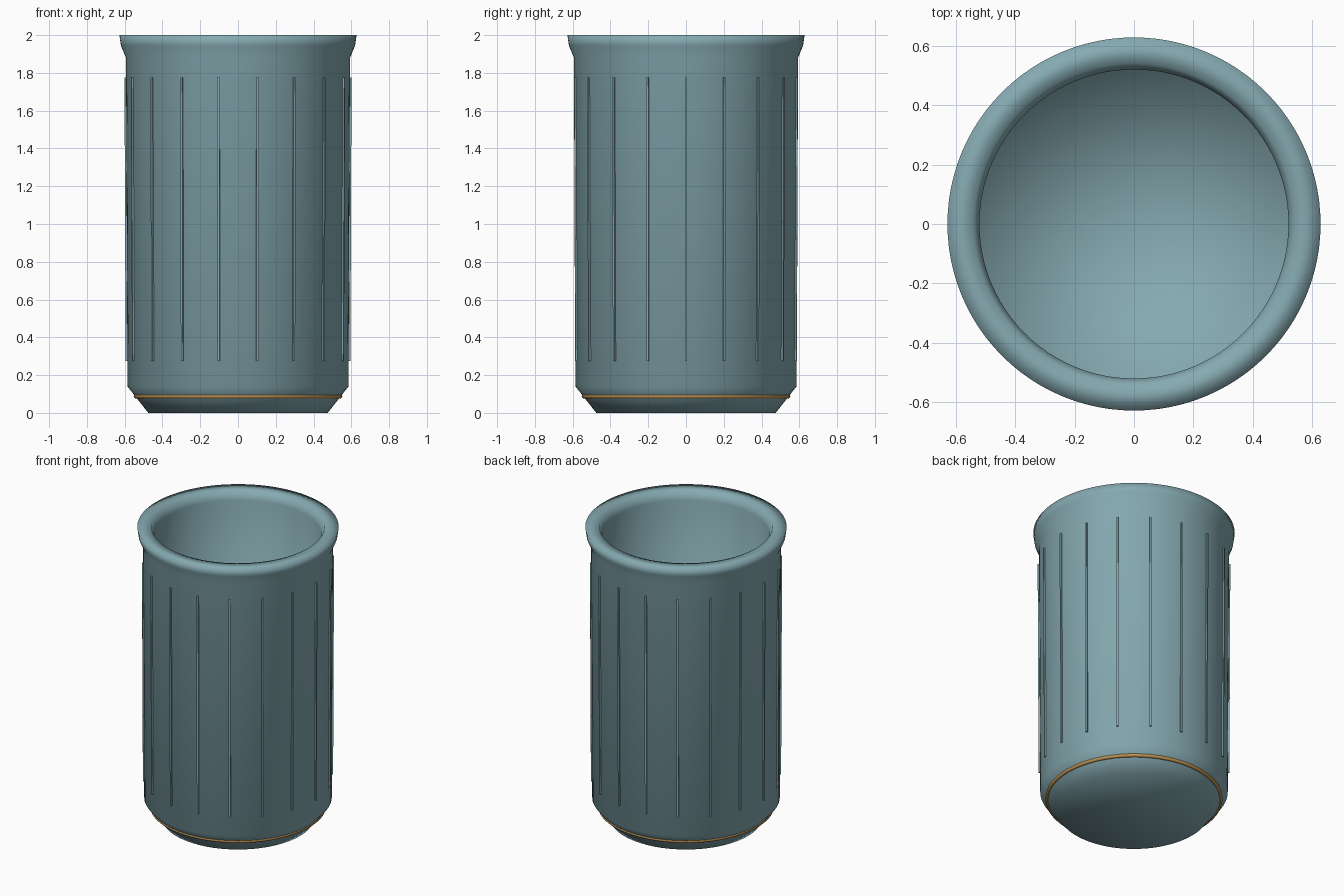
import bpy, bmesh, math
from mathutils import Vector

if "Cube" in bpy.data.objects:
    bpy.data.objects.remove(bpy.data.objects["Cube"])


def material(name, rgb):
    m = bpy.data.materials.new(name)
    m.diffuse_color = (*rgb, 1)
    m.use_nodes = True
    m.node_tree.nodes["Principled BSDF"].inputs["Base Color"].default_value = m.diffuse_color
    return m


teal = material("muted teal", (0.235, 0.40, 0.44))
gold = material("gold", (0.50, 0.28, 0.08))


def add_object(name, bm, mat, smooth):
    bmesh.ops.recalc_face_normals(bm, faces=bm.faces)
    for f in bm.faces:
        f.smooth = smooth
    mesh = bpy.data.meshes.new(name)
    bm.to_mesh(mesh)
    bm.free()
    mesh.materials.append(mat)
    ob = bpy.data.objects.new(name, mesh)
    bpy.context.collection.objects.link(ob)
    return ob


def lathe(name, profile, mat, steps=96, closed=False):
    bm = bmesh.new()
    vs = [bm.verts.new((r, 0, z)) for r, z in profile]
    pairs = list(zip(vs, vs[1:])) + ([(vs[-1], vs[0])] if closed else [])
    edges = [bm.edges.new(p) for p in pairs]
    bmesh.ops.spin(bm, geom=vs + edges, axis=(0, 0, 1), cent=(0, 0, 0),
                   angle=2 * math.pi, steps=steps, use_duplicate=False)
    bmesh.ops.remove_doubles(bm, verts=bm.verts, dist=1e-5)
    return add_object(name, bm, mat, True)


# Hollow cup: chamfered foot, slightly tapered wall, flared rim, inner wall and floor
lathe("cup_body", [(0, 0), (0.475, 0), (0.585, 0.14), (0.593, 1.88),
                   (0.62, 1.945), (0.628, 2.0), (0.54, 2.0), (0.52, 1.94),
                   (0.52, 0.1), (0, 0.1)], teal)

# Gold ring around the foot
lathe("foot_ring", [(0.54 + 0.012 * math.cos(a), 0.088 + 0.012 * math.sin(a))
                    for a in (k * math.pi / 6 for k in range(12))], gold, closed=True)

# Thin vertical ribs that follow the wall taper
RIBS = 18
bm = bmesh.new()
for i in range(RIBS):
    a = 2 * math.pi * i / RIBS
    out = Vector((math.cos(a), math.sin(a), 0))
    side = Vector((-math.sin(a), math.cos(a), 0))
    cube = bmesh.ops.create_cube(bm, size=1)["verts"]
    for v in cube:
        x, y, z = v.co
        wall = 0.589 + 0.006 * z
        v.co = out * (wall + 0.003 + 0.014 * x - 0.001) + side * (0.012 * y)
        v.co.z = 1.025 + 1.5 * z
add_object("wall_ribs", bm, teal, False)
